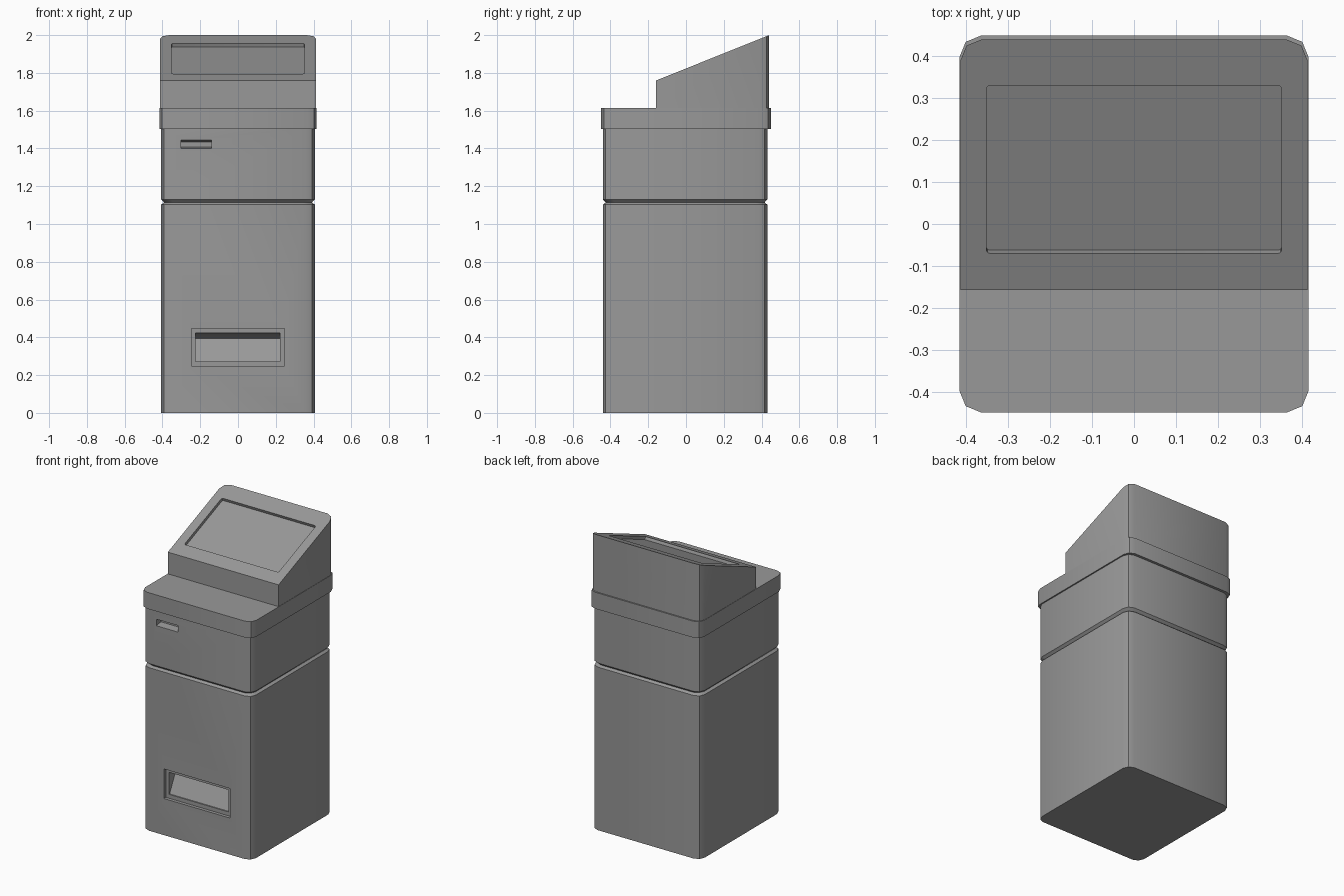
import bpy
import math
from mathutils import Matrix

if "Cube" in bpy.data.objects:
    bpy.data.objects.remove(bpy.data.objects["Cube"])


def outline(hx, y0, y1, r_front=0.05, r_back=0.05, seg=2):
    """Counter-clockwise rectangle with rounded corners, as (x, y) points."""
    pts = []
    corners = [(1, y0, 1, r_front, -90), (1, y1, -1, r_back, 0),
               (-1, y1, -1, r_back, 90), (-1, y0, 1, r_front, 180)]
    for sx, y, sy, r, start in corners:
        cx, cy = sx * (hx - r), y + sy * r
        for i in range(seg + 1 if r else 1):
            a = math.radians(start + 90 * i / seg)
            pts.append((cx + r * math.cos(a), cy + r * math.sin(a)))
    return pts


def loft(name, rings):
    """Closed solid skinned through rings of 3D points."""
    n = len(rings[0])
    verts = [p for ring in rings for p in ring]
    faces = [tuple(reversed(range(n))),
             tuple(range(len(verts) - n, len(verts)))]
    for k in range(len(rings) - 1):
        for i in range(n):
            j = (i + 1) % n
            faces.append((k * n + i, k * n + j, (k + 1) * n + j, (k + 1) * n + i))
    mesh = bpy.data.meshes.new(name)
    mesh.from_pydata(verts, [], faces)
    mesh.materials.append(paint)
    obj = bpy.data.objects.new(name, mesh)
    bpy.context.collection.objects.link(obj)
    return obj


def prism(name, profile, x0, x1):
    """Side profile of (y, z) points, counter-clockwise, extruded along x."""
    return loft(name, [[(x, y, z) for y, z in profile] for x in (x0, x1)])


def activate(obj):
    bpy.ops.object.select_all(action='DESELECT')
    obj.select_set(True)
    bpy.context.view_layer.objects.active = obj


def cut(obj, cutter):
    cutter.hide_render = True
    mod = obj.modifiers.new("recess", 'BOOLEAN')
    mod.operation = 'DIFFERENCE'
    mod.solver = 'EXACT'
    mod.object = cutter
    activate(obj)
    bpy.ops.object.modifier_apply(modifier=mod.name)
    bpy.data.objects.remove(cutter)


def smooth(obj):
    activate(obj)
    bpy.ops.object.shade_smooth_by_angle(angle=math.radians(30))


# Dark grey paint
paint = bpy.data.materials.new("dark_grey")
paint.diffuse_color = (0.318, 0.318, 0.318, 1)
paint.use_nodes = True
paint.node_tree.nodes["Principled BSDF"].inputs["Base Color"].default_value = paint.diffuse_color

# Cabinet with the groove between lower and upper doors
FRONT, BACK, HALF = -0.44, 0.431, 0.407
rings = []
for z, inset in [(0, 0), (1.102, 0), (1.114, 0.015), (1.13, 0), (1.505, 0)]:
    rings.append([(x, y, z) for x, y in
                  outline(HALF - inset, FRONT + inset, BACK - inset)])
cabinet = loft("cabinet", rings)

# Dispensing tray: shallow frame, then a chute with sloped floor and ceiling
cut(cabinet, prism("tray_frame_cutter", [(-0.5, 0.247), (-0.418, 0.247),
                                         (-0.418, 0.447), (-0.5, 0.447)], -0.247, 0.247))
cut(cabinet, prism("tray_chute_cutter", [(-0.46, 0.273), (-0.41, 0.273), (-0.35, 0.393),
                                         (-0.41, 0.422), (-0.46, 0.422)], -0.224, 0.222))

# Card slot, tapering to an upright back wall
cut(cabinet, prism("card_slot_cutter", [(-0.46, 1.4), (-0.44, 1.4), (-0.39, 1.407),
                                        (-0.39, 1.435), (-0.44, 1.444), (-0.46, 1.444)],
                   -0.303, -0.14))
smooth(cabinet)

# Overhanging collar
collar = loft("collar", [[(x, y, z) for x, y in outline(0.416, -0.449, 0.449)]
                         for z in (1.502, 1.613)])
smooth(collar)

# Sloped display head, square in front and rounded behind
HEAD_FRONT, HEAD_BACK = -0.158, 0.44
SLOPE = (2.0 - 1.76) / (HEAD_BACK - HEAD_FRONT)


def slope_z(y):
    return 1.76 + SLOPE * (y - HEAD_FRONT)


plan = outline(0.414, HEAD_FRONT, HEAD_BACK, r_front=0)
head = loft("display_head", [[(x, y, 1.61) for x, y in plan],
                             [(x, y, slope_z(y)) for x, y in plan]])

# Recessed screen in the slope
tilt = math.atan(SLOPE)
half = 0.20 / math.cos(tilt)
screen = loft("screen_cutter", [[(x, y, z) for x, y in outline(0.352, -half, half, 0.008, 0.008)]
                                for z in (-0.02, 0.05)])
screen.data.transform(Matrix.Translation((0, 0.13, slope_z(0.13))) @ Matrix.Rotation(tilt, 4, 'X'))
cut(head, screen)
smooth(head)
